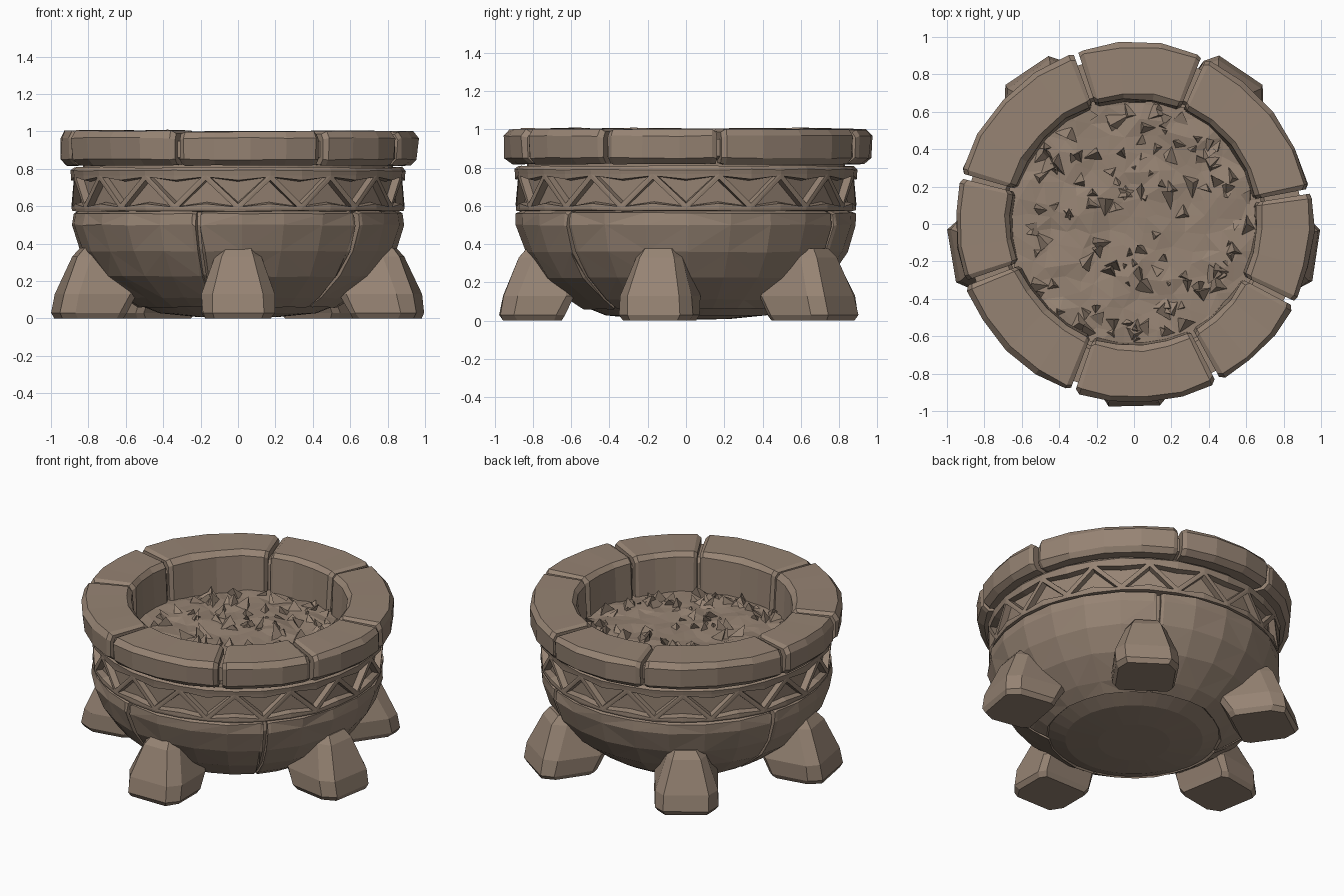
import bpy, bmesh, math, random
from mathutils import Vector, noise

if "Cube" in bpy.data.objects:
    bpy.data.objects.remove(bpy.data.objects["Cube"])

random.seed(7)
stone = bpy.data.materials.new("brown stone")
stone.diffuse_color = (0.305, 0.228, 0.172, 1)
stone.use_nodes = True
stone.node_tree.nodes["Principled BSDF"].inputs["Base Color"].default_value = stone.diffuse_color


def polar(r, deg, z):
    a = math.radians(deg)
    return Vector((r * math.cos(a), r * math.sin(a), z))


def finish(name, bm, recalc=True):
    if recalc:
        bmesh.ops.recalc_face_normals(bm, faces=bm.faces)
    me = bpy.data.meshes.new(name)
    bm.to_mesh(me)
    bm.free()
    me.materials.append(stone)
    ob = bpy.data.objects.new(name, me)
    bpy.context.collection.objects.link(ob)
    return ob


def sweep(name, profile, angles, ring=False, jitter=0.0, pinch=0.0, tri=False):
    """Sweep a closed (r, z) profile around z; a wedge gets end caps and pinched ends."""
    bm = bmesh.new()
    cr = sum(p[0] for p in profile) / len(profile)
    cz = sum(p[1] for p in profile) / len(profile)
    secs = []
    for i, a in enumerate(angles):
        k = 1 - pinch if (not ring and i in (0, len(angles) - 1)) else 1
        secs.append([bm.verts.new(polar(
            cr + (r - cr) * k + random.uniform(-jitter, jitter), a,
            cz + (z - cz) * k + random.uniform(-jitter, jitter) * 0.5)) for r, z in profile])
    n = len(profile)
    for i in range(len(secs) if ring else len(secs) - 1):
        s, t = secs[i], secs[(i + 1) % len(secs)]
        for j in range(n):
            bm.faces.new((s[j], s[(j + 1) % n], t[(j + 1) % n], t[j]))
    if not ring:
        bm.faces.new(secs[0])
        bm.faces.new(secs[-1][::-1])
    if tri:
        bmesh.ops.triangulate(bm, faces=bm.faces[:])
    return finish(name, bm)


def spread(a, b, n):
    return [a + (b - a) * i / n for i in range(n + 1)]


full = spread(0, 360, 48)[:-1]

# Bowl: four curved plates with cracks between, over a core that takes over at the base
outer = [(0.85, 0.578), (0.885, 0.562), (0.892, 0.50), (0.842, 0.36), (0.752, 0.225), (0.61, 0.11)]
plate = outer + [(0.53, 0.06), (0.50, 0.09), (0.58, 0.15), (0.70, 0.26), (0.78, 0.38), (0.82, 0.50)]
cracks = [-104, -44, 60, 162, 256]
for i in range(4):
    a, b = cracks[i] + 0.8, cracks[i + 1] - 0.8
    n = round((b - a) / 14)
    mid = spread(a, b, n)
    sweep("bowl_plate_%d" % i, plate, [a, a + 1.2] + mid[1:-1] + [b - 1.2, b],
          jitter=0.007, pinch=0.03, tri=True)
sweep("bowl_core", [(0.001, 0.006), (0.22, 0.008), (0.42, 0.028), (0.53, 0.072), (0.60, 0.125),
                    (0.73, 0.235), (0.81, 0.37), (0.855, 0.5), (0.84, 0.57), (0.001, 0.57)],
      spread(0, 360, 32)[:-1], ring=True)

# Band: a faceted ring of alternating triangles, each framed and sunk
N, start = 16, -90 - 11.25
step = 360 / N
bm = bmesh.new()
levels = [[bm.verts.new(polar(r, start + i * step / 2, z + random.uniform(-k, k))) for i in range(2 * N)]
          for r, z, k in [(0.80, 0.805, 0), (0.878, 0.808, 0.004), (0.897, 0.79, 0.003), (0.893, 0.765, 0),
                          (0.889, 0.587, 0), (0.886, 0.575, 0.003), (0.80, 0.568, 0)]]
M = 2 * N
for k in (0, 1, 2, 4, 5):
    for i in range(M):
        j = (i + 1) % M
        bm.faces.new((levels[k][i], levels[k + 1][i], levels[k + 1][j], levels[k][j]))
top, bot, panels = levels[3], levels[4], []
for i in range(0, M, 2):
    j, m = (i + 1) % M, (i + 2) % M
    n = (i + 3) % M
    panels.append(bm.faces.new((top[i], bot[j], top[m], top[j])))
    panels.append(bm.faces.new((bot[j], bot[m], bot[n], top[m])))
bmesh.ops.recalc_face_normals(bm, faces=bm.faces)
if panels[0].normal.dot(panels[0].calc_center_median()) < 0:
    bmesh.ops.reverse_faces(bm, faces=bm.faces[:])
bmesh.ops.inset_individual(bm, faces=panels, thickness=0.026)
bmesh.ops.inset_individual(bm, faces=panels, thickness=0.008, depth=-0.04)
finish("triangle_band", bm, recalc=False)

# Inner wall behind the rim stones
sweep("inner_wall", [(0.69, 0.60), (0.83, 0.60), (0.83, 0.84), (0.90, 0.86), (0.90, 0.95),
                     (0.71, 0.95), (0.69, 0.92)], full, ring=True)

# Rim: eight uneven stones, split at the joint angles
joints = [10, 67, 109, 165, 200, 250, 298, 333, 370]
for i in range(8):
    a, b = joints[i] + 0.8, joints[i + 1] - 0.8
    d, h = random.uniform(-0.012, 0.010), random.uniform(-0.008, 0.002)
    block = [(0.645, 0.66), (0.79, 0.66), (0.80, 0.82), (0.92, 0.818), (0.955 + d, 0.85),
             (0.960 + d, 0.965), (0.935 + d, 1.004 + h), (0.69, 1.006 + h), (0.66, 0.975)]
    n = 4 if b - a > 45 else 3
    ob = sweep("rim_stone_%d" % i, block, [a, a + 1.6] + spread(a, b, n)[1:-1] + [b - 1.6, b],
               jitter=0.006, pinch=0.10)
    ob.location.y = 0.01

# Legs: five tapered blocks with narrow chamfered corners
for i, (ang, reach) in enumerate([(-90, 0.0), (-10, 0.02), (55, 0.03), (125, 0.03), (190, 0.02)]):
    bm = bmesh.new()
    rings = []
    for z, ri, ro, w in [(0, 0.65, 0.955, 0.175), (0.03, 0.635, 0.970, 0.193),
                         (0.13, 0.58, 0.95, 0.192), (0.33, 0.62, 0.868, 0.122),
                         (0.378, 0.66, 0.828, 0.092)]:
        ro += reach
        pts = [(ri, -w * 0.85), (ri + 0.04, -w), (ro - 0.075, -w), (ro, -w * 0.72),
               (ro, w * 0.72), (ro - 0.075, w), (ri + 0.04, w), (ri, w * 0.85)]
        ring = []
        for r, t in pts:
            k = 0.006 if z else 0
            x, y = r + random.uniform(-k, k), t + random.uniform(-k, k)
            c, s = math.cos(math.radians(ang)), math.sin(math.radians(ang))
            ring.append(bm.verts.new((x * c - y * s, x * s + y * c, z)))
        rings.append(ring)
    for lo, hi in zip(rings, rings[1:]):
        for j in range(8):
            bm.faces.new((lo[j], lo[(j + 1) % 8], hi[(j + 1) % 8], hi[j]))
    bm.faces.new(rings[0])
    bm.faces.new(rings[-1])
    finish("leg_%d" % i, bm)

# Ember bed: a lumpy triangulated grid clipped to the bowl
bm = bmesh.new()
bmesh.ops.create_grid(bm, x_segments=17, y_segments=17, size=0.72)
bmesh.ops.delete(bm, geom=[v for v in bm.verts if v.co.length > 0.76], context='VERTS')
for v in bm.verts:
    z = 0.745 + 0.025 * noise.noise(v.co * 5)
    v.co += Vector((random.uniform(-0.025, 0.025), random.uniform(-0.025, 0.025), 0))
    v.co.z = z + random.uniform(-0.006, 0.006)
    if v.co.xy.length > 0.74:
        v.co.xy = v.co.xy.normalized() * 0.74
bmesh.ops.triangulate(bm, faces=bm.faces[:])
finish("ember_bed", bm)

# Jagged leaning shards scattered over the bed, thickest near the wall
bm = bmesh.new()
for i in range(125):
    r = random.uniform(0.48, 0.63) if i < 75 else random.uniform(0.12, 0.48)
    c = polar(r, random.uniform(0, 360), 0.735)
    size, turn = random.uniform(0.03, 0.065), random.uniform(0, 360)
    base = [bm.verts.new(c + polar(size * random.uniform(0.5, 1.5), turn + 120 * j, 0)) for j in range(3)]
    tip = bm.verts.new(c + polar(random.uniform(0.0, 0.06), random.uniform(0, 360),
                                 random.uniform(0.03, 0.085)))
    bm.faces.new(base)
    for j in range(3):
        bm.faces.new((base[j], base[(j + 1) % 3], tip))
finish("ember_shards", bm)
